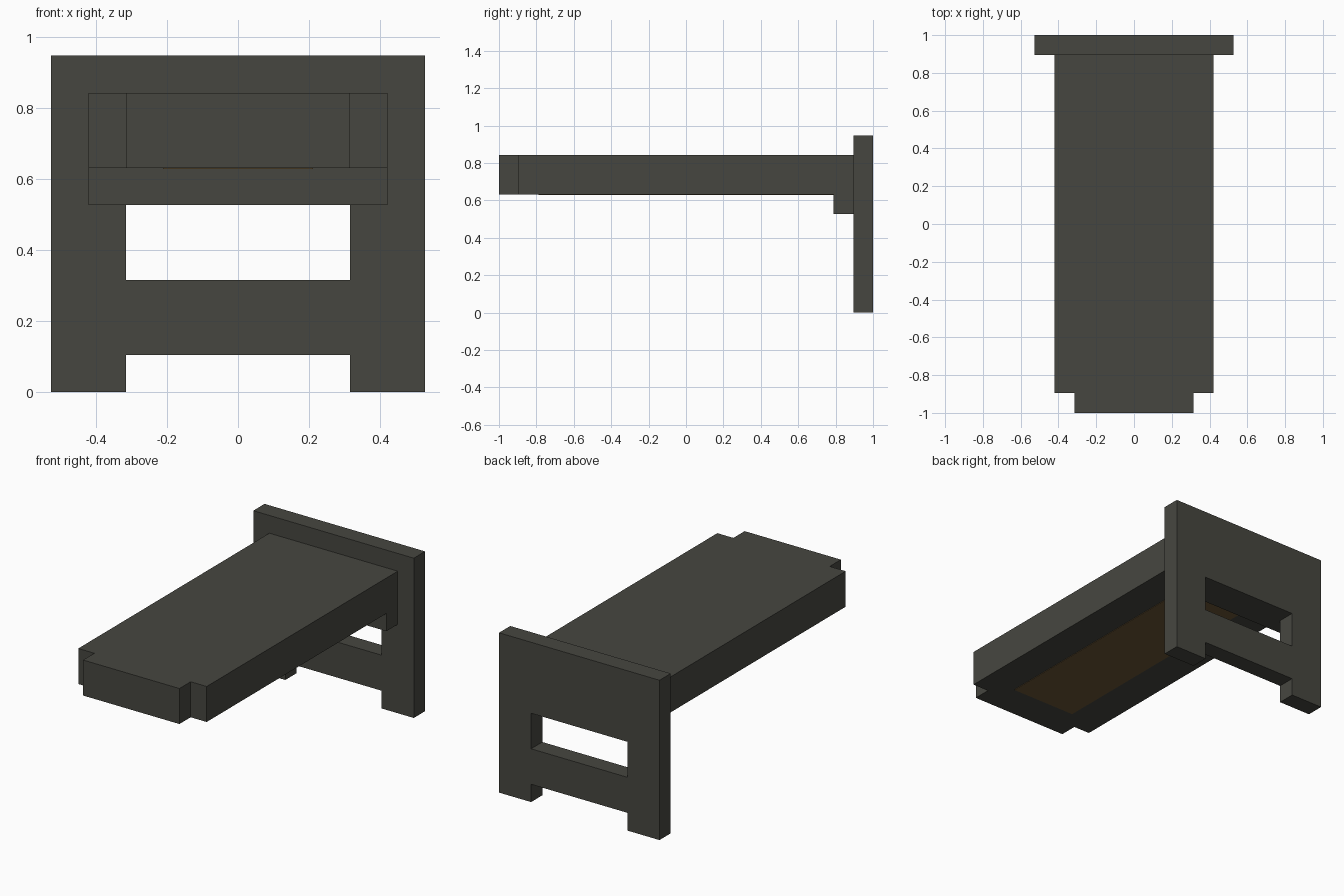
import bpy
import bmesh
from mathutils import Vector

if "Cube" in bpy.data.objects:
    bpy.data.objects.remove(bpy.data.objects["Cube"])

U = 2 / 19  # the model sits on a 19-unit grid


def material(name, rgb):
    m = bpy.data.materials.new(name)
    m.diffuse_color = (*rgb, 1)
    m.use_nodes = True
    m.node_tree.nodes["Principled BSDF"].inputs["Base Color"].default_value = m.diffuse_color
    return m


DARK = material("dark grey", (0.062, 0.062, 0.051))
BROWN = material("brown underside", (0.145, 0.092, 0.036))


def finish(name, bm, mat):
    bmesh.ops.recalc_face_normals(bm, faces=bm.faces)
    me = bpy.data.meshes.new(name)
    bm.to_mesh(me)
    bm.free()
    me.materials.append(mat)
    ob = bpy.data.objects.new(name, me)
    bpy.context.collection.objects.link(ob)
    return ob


def extrude_profile(name, points, offset, mat):
    """Extrude a closed outline (grid units) along an offset."""
    bm = bmesh.new()
    face = bm.faces.new([bm.verts.new(Vector(p) * U) for p in points])
    res = bmesh.ops.extrude_face_region(bm, geom=[face], use_keep_orig=True)
    verts = [v for v in res["geom"] if isinstance(v, bmesh.types.BMVert)]
    bmesh.ops.translate(bm, verts=verts, vec=Vector(offset) * U)
    return finish(name, bm, mat)


def box(name, x, y0, y1, z0, z1, mat):
    pts = [(-x, y0, z0), (x, y0, z0), (x, y1, z0), (-x, y1, z0)]
    return extrude_profile(name, pts, (0, 0, z1 - z0), mat)


def mirrored(half):
    """Complete an outline by mirroring its right half across x = 0."""
    return half + [(-x, y, z) for x, y, z in reversed(half)]


# End panel: two legs, a lower rail and a solid upper board around the opening
B = 8.5
upper = [(3, B, 1), (3, B, 0), (5, B, 0), (5, B, 9)]
panel = extrude_profile("end_panel", mirrored(upper), (0, 1, 0), DARK)
cutter = box("opening_cutter", 3, 8, 10, 3, 5, DARK)
cutter.hide_render = True
cutter.hide_viewport = True
mod = panel.modifiers.new("opening", "BOOLEAN")
mod.object = cutter
mod.operation = "DIFFERENCE"
mod.solver = "EXACT"

# Long slab with notched front corners
half = [(3, -9.5, 6), (3, -8.5, 6), (4, -8.5, 6), (4, 8.5, 6)]
extrude_profile("slab", mirrored(half), (0, 0, 2), DARK)

# Support beam under the slab against the panel
box("support_beam", 4, 7.5, 8.5, 5, 6, DARK)

# Brown field on the underside
box("underside_plate", 2, -7.5, 7.5, 5.97, 6.01, BROWN)
